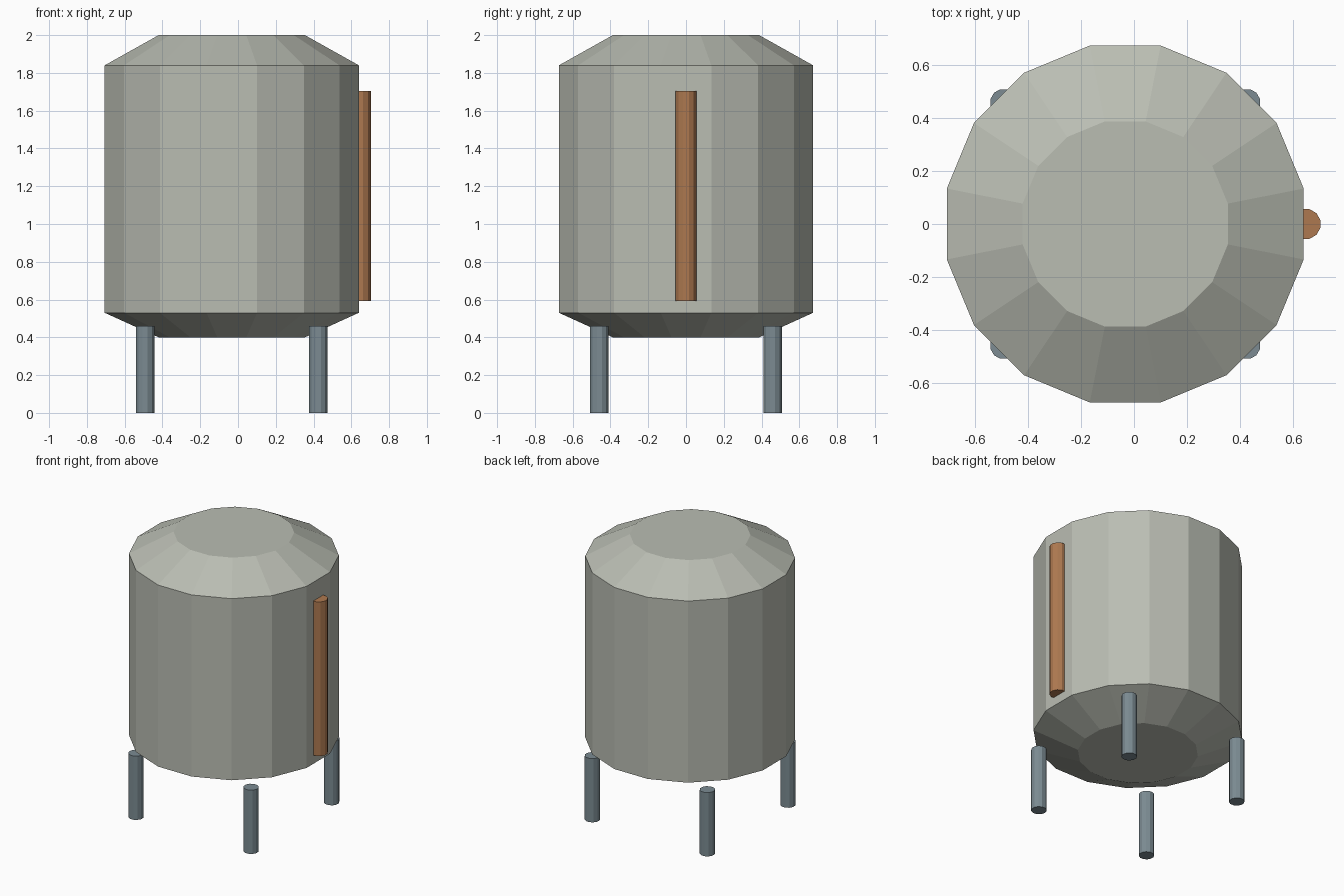
import bpy, bmesh
from math import cos, sin, pi

if "Cube" in bpy.data.objects:
    bpy.data.objects.remove(bpy.data.objects["Cube"])

CX = -0.033  # tank axis


def material(name, rgb):
    m = bpy.data.materials.new(name)
    m.diffuse_color = (*rgb, 1)
    m.use_nodes = True
    m.node_tree.nodes["Principled BSDF"].inputs["Base Color"].default_value = m.diffuse_color
    return m


def lathe(name, profile, sides, x, y, mat):
    """Closed faceted solid from (apothem, z) rings, flats facing the axes."""
    bm = bmesh.new()
    rings = []
    for apothem, z in profile:
        r = apothem / cos(pi / sides)
        rings.append([bm.verts.new((r * cos((2 * i + 1) * pi / sides),
                                    r * sin((2 * i + 1) * pi / sides), z))
                      for i in range(sides)])
    for a, b in zip(rings, rings[1:]):
        for i in range(sides):
            j = (i + 1) % sides
            bm.faces.new((a[i], a[j], b[j], b[i]))
    bm.faces.new(rings[0][::-1])
    bm.faces.new(rings[-1])
    mesh = bpy.data.meshes.new(name)
    bm.to_mesh(mesh)
    bm.free()
    mesh.materials.append(mat)
    ob = bpy.data.objects.new(name, mesh)
    ob.location = (x, y, 0)
    bpy.context.collection.objects.link(ob)
    return ob


shell = material("pale_grey_paint", (0.49, 0.51, 0.45))
steel = material("blue_grey_steel", (0.20, 0.26, 0.29))
copper = material("copper", (0.42, 0.19, 0.08))

# Tank body with sloped shoulders at top and bottom
lathe("tank_body", [(0.387, 0.40), (0.673, 0.53), (0.673, 1.84), (0.387, 2.0)],
      16, CX, 0, shell)

# Four legs
for sx, side in ((-1, "left"), (1, "right")):
    for sy, end in ((-1, "front"), (1, "back")):
        lathe(f"{end}_{side}_leg", [(0.049, 0), (0.049, 0.46)],
              12, CX + sx * 0.459, sy * 0.459, steel)

# Vertical pipe half sunk in the side wall
lathe("side_pipe", [(0.056, 0.593), (0.056, 1.705)], 12, 0.647, 0, copper)
